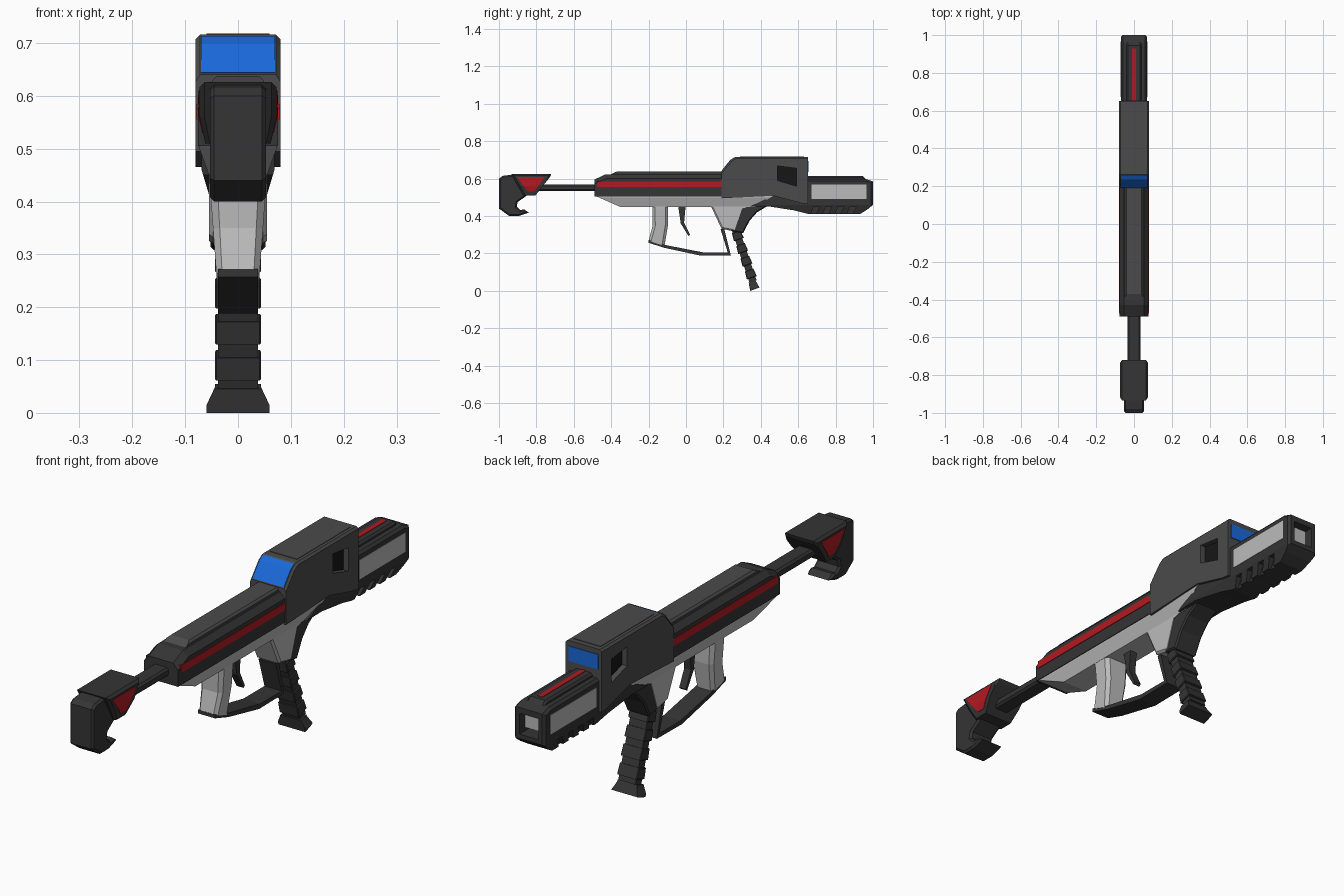
import bpy, bmesh
from mathutils import Vector

COLORS = {"dark": (0.035, 0.035, 0.035, 1), "mid": (0.07, 0.07, 0.07, 1),
          "light": (0.5, 0.5, 0.5, 1), "black": (0.008, 0.008, 0.008, 1),
          "red": (0.45, 0.01, 0.015, 1), "blue": (0.01, 0.14, 0.7, 1)}
MATS = {}
for key, col in COLORS.items():
    MATS[key] = bpy.data.materials.new(key)
    MATS[key].diffuse_color = col


def interp(table, z):
    if z <= table[0][0]:
        return table[0][1]
    for (z0, w0), (z1, w1) in zip(table, table[1:]):
        if z <= z1:
            return w0 + (w1 - w0) * (z - z0) / (z1 - z0)
    return table[-1][1]


def prism(name, profile, hw, color="dark", bevel=0.0, where=None, taper=None, x=0.0):
    """Extrude a (y, z) profile to x +-hw, chamfer the rim, taper the width by height."""
    bm = bmesh.new()
    face = bm.faces.new([bm.verts.new((-hw, y, z)) for y, z in profile])
    ext = bmesh.ops.extrude_face_region(bm, geom=[face])
    for v in ext["geom"]:
        if isinstance(v, bmesh.types.BMVert):
            v.co.x = hw
    bmesh.ops.recalc_face_normals(bm, faces=bm.faces)
    if bevel:
        rim = [e for e in bm.edges if abs(e.verts[0].co.x - e.verts[1].co.x) < 1e-6
               and (where is None or where((e.verts[0].co + e.verts[1].co) / 2))]
        bmesh.ops.bevel(bm, geom=rim, offset=bevel, segments=1, affect='EDGES',
                        profile=0.5, clamp_overlap=True)
    if taper:
        for z, _ in taper:
            bmesh.ops.bisect_plane(bm, geom=bm.verts[:] + bm.edges[:] + bm.faces[:],
                                   plane_co=(0, 0, z), plane_no=(0, 0, 1))
        for v in bm.verts:
            v.co.x *= interp(taper, v.co.z) / hw
    for v in bm.verts:
        v.co.x += x
    bmesh.ops.recalc_face_normals(bm, faces=bm.faces)
    me = bpy.data.meshes.new(name)
    bm.to_mesh(me)
    bm.free()
    ob = bpy.data.objects.new(name, me)
    bpy.context.collection.objects.link(ob)
    me.materials.append(MATS[color])
    return ob


def cut(target, cutters):
    for c in cutters:
        m = target.modifiers.new("cut", 'BOOLEAN')
        m.object, m.operation, m.solver = c, 'DIFFERENCE', 'EXACT'
        bpy.context.view_layer.objects.active = target
        bpy.ops.object.modifier_apply(modifier=m.name)
        bpy.data.objects.remove(c)


def box(y0, y1, z0, z1):
    return [(y0, z0), (y1, z0), (y1, z1), (y0, z1)]


# Shoulder stock: hooked butt plate, flared cuff and red inlay
prism("stock_hook", [(-1, 0.6), (-0.98, 0.615), (-0.92, 0.622), (-0.85, 0.51), (-0.9, 0.475),
      (-0.905, 0.45), (-0.885, 0.432), (-0.865, 0.436), (-0.84, 0.418), (-0.895, 0.4),
      (-0.945, 0.4), (-1, 0.44)], 0.053, bevel=0.008)
prism("stock_cuff", [(-0.935, 0.626), (-0.72, 0.626), (-0.725, 0.612), (-0.805, 0.51), (-0.87, 0.51)],
      0.073, bevel=0.01, where=lambda c: c.z > 0.6 or c.y < -0.9,
      taper=[(0.51, 0.062), (0.56, 0.073)])
prism("stock_inlay", [(-0.905, 0.61), (-0.755, 0.61), (-0.81, 0.53), (-0.845, 0.53)], 0.0745, "red",
      taper=[(0.51, 0.0635), (0.56, 0.0745)])
prism("stock_rod", box(-0.82, -0.45, 0.535, 0.57), 0.034, bevel=0.008)

# Receiver with raised top rail, red side stripes and pale underside
prism("receiver", [(-0.49, 0.505), (0.3, 0.505), (0.3, 0.623), (-0.43, 0.623), (-0.49, 0.595)],
      0.076, bevel=0.022, where=lambda c: c.z > 0.56 and c.y > -0.48)
prism("receiver_top_rail", [(-0.42, 0.615), (0.25, 0.615), (0.25, 0.638), (-0.37, 0.638)], 0.048, "mid",
      bevel=0.008, where=lambda c: c.z > 0.63)
prism("receiver_stripe", box(-0.475, 0.2, 0.555, 0.585), 0.0785, "red")
prism("lower_body", [(-0.49, 0.51), (-0.35, 0.448), (0.37, 0.448), (0.47, 0.51)], 0.072, "light",
      taper=[(0.45, 0.055), (0.5, 0.073)])

# Sight housing with recessed side windows, rear screen and front lens
housing = prism("sight_housing", [(0.19, 0.495), (0.19, 0.64), (0.24, 0.7), (0.265, 0.716), (0.652, 0.716),
                (0.652, 0.465), (0.62, 0.468), (0.47, 0.508), (0.4, 0.505)], 0.08, "mid",
                bevel=0.008, where=lambda c: c.z > 0.6)
window = [(0.49, 0.59), (0.49, 0.668), (0.59, 0.655), (0.59, 0.56)]
cut(housing, [prism("window_cutter", window, 0.03, x=s * 0.085) for s in (-1, 1)])
prism("side_window", window, 0.058, "black")
prism("sight_top_plate", box(0.29, 0.63, 0.71, 0.718), 0.06, "mid")
prism("rear_screen", [(0.191, 0.644), (0.2365, 0.7), (0.258, 0.7135), (0.28, 0.69), (0.22, 0.64)], 0.07, "blue")
prism("front_lens", box(0.63, 0.655, 0.635, 0.695), 0.066, "blue")

# Fore-end: barrel shroud with muzzle opening and angled vents
shroud = prism("fore_end", [(0.34, 0.45), (0.47, 0.512), (0.6, 0.512), (0.6, 0.598), (0.96, 0.598),
               (1, 0.585), (1, 0.46), (0.97, 0.435), (0.93, 0.41), (0.65, 0.412), (0.58, 0.43),
               (0.44, 0.452)], 0.069, bevel=0.01,
               where=lambda c: c.y > 0.61 and c.z > 0.5,
               taper=[(0.41, 0.054), (0.46, 0.069)])
cutters = [prism("muzzle_cutter", box(0.93, 1.05, 0.478, 0.562), 0.042)]
for i in range(4):
    y = 0.66 + 0.065 * i
    for s in (-1, 1):
        cutters.append(prism("vent_cutter", [(y, 0.4), (y + 0.03, 0.4), (y + 0.055, 0.452), (y + 0.025, 0.452)],
                             0.03, x=s * 0.072))
cut(shroud, cutters)
prism("muzzle_bore", box(0.925, 0.935, 0.478, 0.562), 0.042, "black")
prism("fore_end_panel", box(0.672, 0.965, 0.492, 0.57), 0.0705, "light")
prism("fore_end_ridge", [(0.63, 0.59), (0.97, 0.59), (0.945, 0.613), (0.63, 0.613)], 0.04,
      bevel=0.008, where=lambda c: c.z > 0.6)
prism("fore_end_stripe", box(0.64, 0.93, 0.6, 0.615), 0.01, "red")

# Front grip: pale collar, dark bracket, ribbed handle and flared foot
prism("grip_collar", [(0.13, 0.46), (0.37, 0.46), (0.3, 0.44), (0.258, 0.318), (0.19, 0.332)], 0.055, "light",
      bevel=0.008, where=lambda c: c.y < 0.25)
prism("grip_bracket", [(0.3, 0.455), (0.45, 0.47), (0.43, 0.45), (0.38, 0.42), (0.34, 0.375),
      (0.305, 0.308), (0.24, 0.32)], 0.052, bevel=0.006)
top, foot = Vector((0.262, 0.335)), Vector((0.362, 0.04))
axis = (foot - top).normalized()
side = Vector((-axis.y, axis.x))


def segment(a, b, w0, w1):
    p, q = top + axis * a, top + axis * b
    return [tuple(v) for v in (p - side * w0, p + side * w0, q + side * w1, q - side * w1)]


prism("grip_core", segment(0, 0.3, 0.02, 0.02), 0.038)
for i in range(4):
    a = 0.02 + i * 0.072
    prism("grip_rib", segment(a, a + 0.044, 0.024, 0.028), 0.044, bevel=0.003)
prism("grip_foot", [(0.343, 0), (0.393, 0.018), (0.372, 0.055), (0.335, 0.045)], 0.06,
      taper=[(0.014, 0.06), (0.048, 0.044)])

# Rear grip, trigger and guard
prism("rear_grip", [(-0.18, 0.455), (-0.095, 0.455), (-0.095, 0.36), (-0.115, 0.24), (-0.2, 0.268),
      (-0.178, 0.35)], 0.052, "light", bevel=0.014, where=lambda c: 0.26 < c.z < 0.44,
      taper=[(0.25, 0.04), (0.44, 0.054)])
prism("trigger", [(-0.042, 0.455), (-0.002, 0.455), (-0.01, 0.365), (0.022, 0.3), (0.014, 0.292),
      (-0.028, 0.36)], 0.015)
prism("trigger_guard", [(-0.2, 0.272), (-0.115, 0.246), (0.09, 0.206), (0.223, 0.206), (0.185, 0.33),
      (0.205, 0.33), (0.24, 0.19), (0.08, 0.188), (-0.115, 0.23), (-0.2, 0.257)], 0.038)
